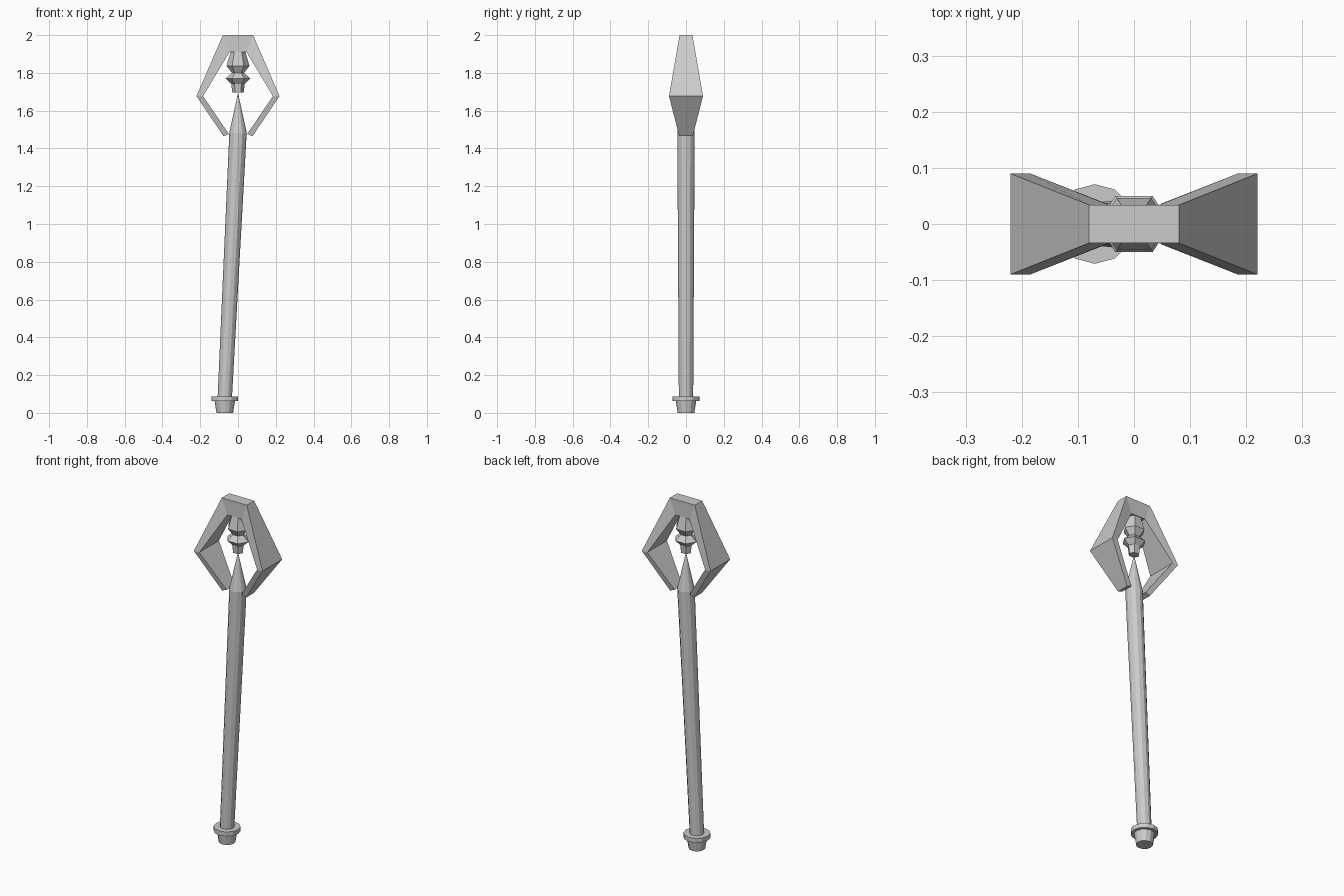
import bpy, bmesh, math
from mathutils import Vector

cube = bpy.data.objects.get("Cube")
if cube:
    bpy.data.objects.remove(cube, do_unlink=True)

# Single plain grey
grey = bpy.data.materials.new("plain grey")
grey.use_nodes = True
color = (0.6, 0.6, 0.6, 1)
grey.diffuse_color = color
grey.node_tree.nodes["Principled BSDF"].inputs["Base Color"].default_value = color


def finish(name, bm):
    bmesh.ops.recalc_face_normals(bm, faces=bm.faces)
    mesh = bpy.data.meshes.new(name)
    bm.to_mesh(mesh)
    bm.free()
    mesh.materials.append(grey)
    obj = bpy.data.objects.new(name, mesh)
    bpy.context.collection.objects.link(obj)
    return obj


def loft(name, rings):
    """Skin a list of equal-sized point rings and cap both ends."""
    bm = bmesh.new()
    loops = [[bm.verts.new(p) for p in ring] for ring in rings]
    count = len(loops[0])
    for a, b in zip(loops, loops[1:]):
        for i in range(count):
            j = (i + 1) % count
            bm.faces.new((a[i], a[j], b[j], b[i]))
    bm.faces.new(loops[0])
    bm.faces.new(loops[-1])
    bmesh.ops.remove_doubles(bm, verts=bm.verts, dist=0.0001)
    return finish(name, bm)


def turned(name, profile, sides, depth=1.0):
    """Profile entries are (centre x, radius, z)."""
    rings = []
    for cx, r, z in profile:
        angles = [math.tau * i / sides for i in range(sides)]
        rings.append([Vector((cx + r * math.cos(a), depth * r * math.sin(a), z))
                      for a in angles])
    return loft(name, rings)


# Leaning shaft with a pointed tip
turned("shaft", [(-0.07, 0.038, 0.08), (0, 0.046, 1.483)], 12)
turned("shaft_tip", [(0, 0.046, 1.483), (0, 0.001, 1.69)], 12)

# Flanged pommel at the foot
turned("pommel", [(-0.07, 0.044, 0), (-0.07, 0.054, 0.063), (-0.07, 0.071, 0.063),
                  (-0.07, 0.071, 0.088), (-0.07, 0.038, 0.088)], 12)

# Faceted pendant hanging inside the head
turned("pendant", [(0, 0.038, 1.915), (0, 0.061, 1.837), (0, 0.032, 1.80),
                   (0, 0.066, 1.77), (0, 0.036, 1.742), (0, 0.03, 1.695)], 6, 0.88)

# Open angular head: outer x, outer z, inner x, inner z, half depth
half = [(0.077, 1.465, 0.048, 1.476, 0.036),
        (0.22, 1.677, 0.185, 1.677, 0.09),
        (0.08, 2.0, 0.045, 1.91, 0.034)]
stations = [(1, s) for s in half] + [(-1, s) for s in reversed(half)]
loft("head_frame", [[(m * ox, -d, oz), (m * ox, d, oz), (m * ix, d, iz), (m * ix, -d, iz)]
                    for m, (ox, oz, ix, iz, d) in stations])
